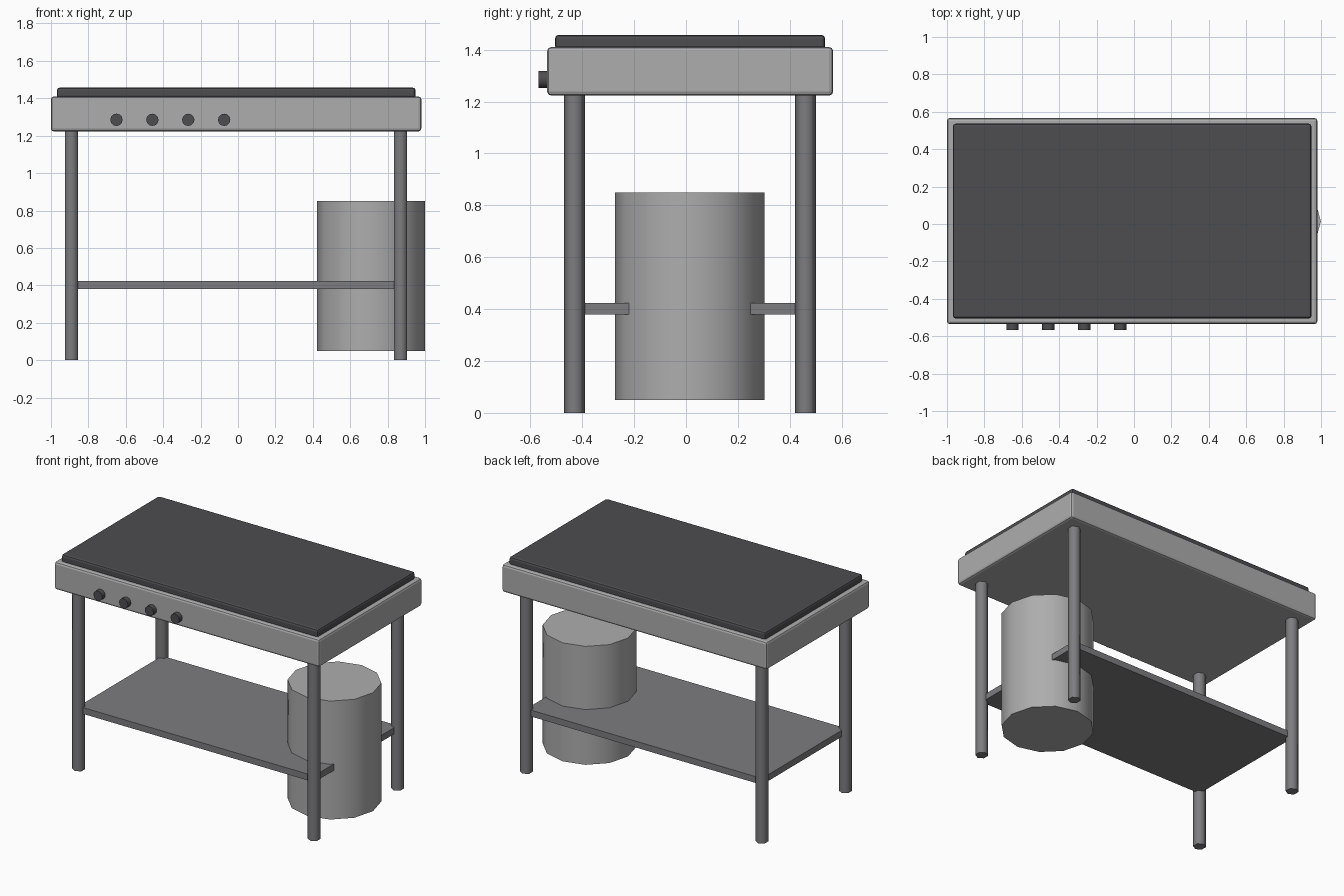
import bpy, math

if "Cube" in bpy.data.objects:
    bpy.data.objects.remove(bpy.data.objects["Cube"])


def material(name, rgb):
    m = bpy.data.materials.new(name)
    m.diffuse_color = (*rgb, 1)
    m.use_nodes = True
    m.node_tree.nodes["Principled BSDF"].inputs["Base Color"].default_value = m.diffuse_color
    return m


STEEL = material("light steel", (0.42, 0.42, 0.425))
FRAME = material("frame grey", (0.205, 0.205, 0.215))
IRON = material("dark iron", (0.075, 0.075, 0.082))


def box(name, lo, hi, mat, bevel=0.0):
    """Box from its low corner to its high corner, with optional rounded edges."""
    bpy.ops.mesh.primitive_cube_add(size=1, location=[(a + b) / 2 for a, b in zip(lo, hi)])
    o = bpy.context.object
    o.name = name
    o.scale = [b - a for a, b in zip(lo, hi)]
    bpy.ops.object.transform_apply(location=False, rotation=False, scale=True)
    o.data.materials.append(mat)
    if bevel:
        mod = o.modifiers.new("rounded edges", 'BEVEL')
        mod.width = bevel
        mod.segments = 2
    return o


def cylinder(name, centre, radius, depth, sides, mat, rot=(0, 0, 0)):
    """Few-sided cylinder with smooth walls and crisp caps."""
    bpy.ops.mesh.primitive_cylinder_add(vertices=sides, radius=radius, depth=depth,
                                        location=centre, rotation=rot)
    o = bpy.context.object
    o.name = name
    o.data.materials.append(mat)
    bpy.ops.object.shade_smooth_by_angle(angle=math.radians(65))
    return o


# cooking body and hot plate
box("griddle_body", (-1.0, -0.535, 1.223), (0.98, 0.567, 1.41), STEEL, 0.015)
box("hot_plate", (-0.968, -0.505, 1.40), (0.949, 0.536, 1.457), IRON, 0.014)

# four legs
LEFT, RIGHT, FRONT, BACK = -0.89, 0.87, -0.43, 0.461
for xname, x in (("left", LEFT), ("right", RIGHT)):
    for yname, y in (("front", FRONT), ("back", BACK)):
        cylinder(f"{yname}_{xname}_leg", (x, y, 0.615), 0.04, 1.23, 6, FRAME)

# lower shelf between the legs
box("shelf", (LEFT, FRONT, 0.38), (RIGHT, BACK, 0.423), FRAME)

# gas tank passing through the shelf
cylinder("gas_tank", (0.711, 0.014, 0.45), 0.288, 0.80, 12, STEEL)

# control knobs on the front
for i in range(4):
    cylinder(f"knob_{i + 1}", (-0.65 + 0.192 * i, -0.545, 1.285), 0.033, 0.046, 12,
             IRON, (math.pi / 2, 0, 0))
